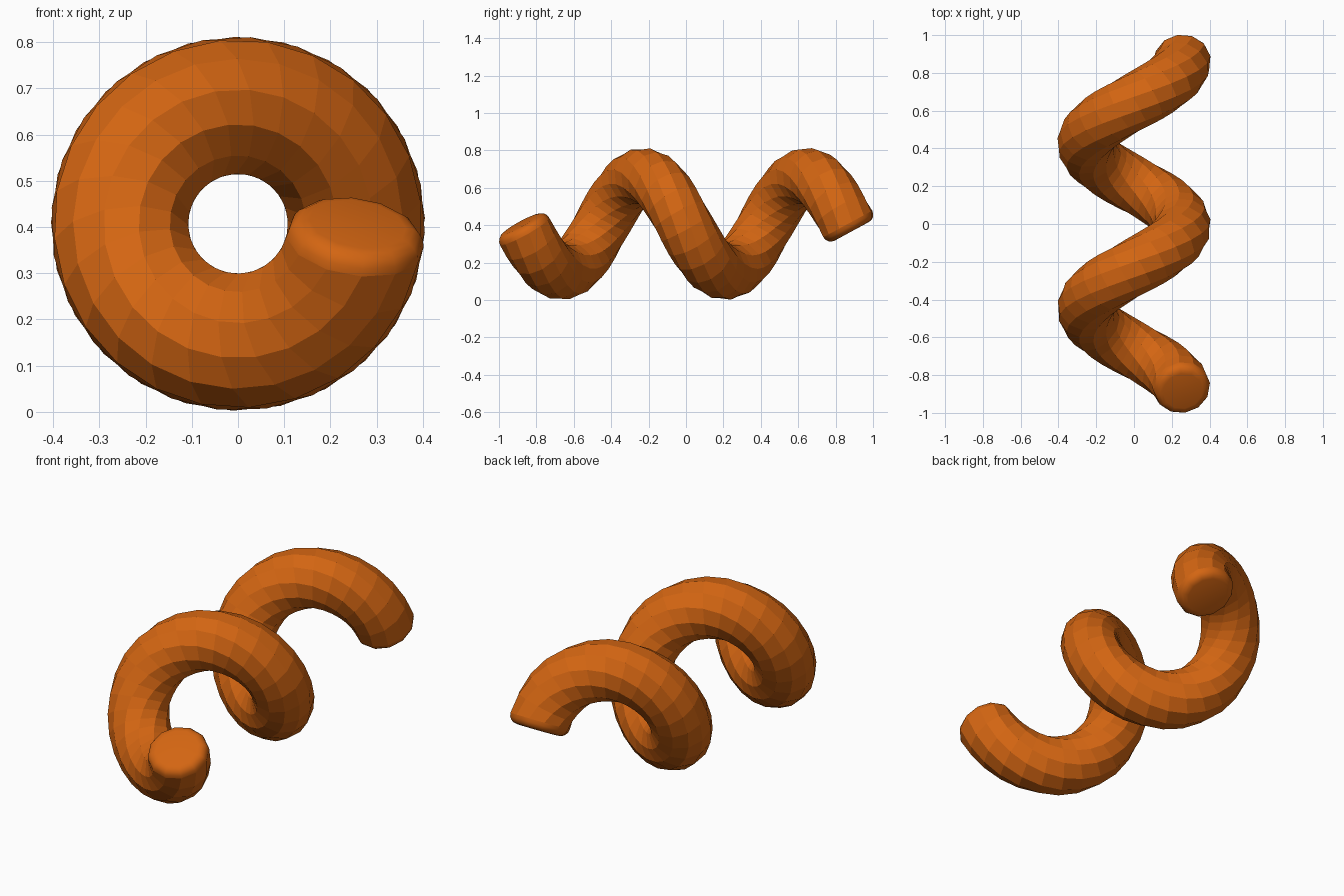
import bpy, bmesh
from math import sin, cos, pi, radians
from mathutils import Vector

cube = bpy.data.objects.get("Cube")
if cube:
    bpy.data.objects.remove(cube, do_unlink=True)

COIL_RADIUS, TUBE_RADIUS, PITCH = 0.256, 0.151, 0.875
CENTRE = Vector((0, -0.01, 0.407))
SIDES, STEPS = 12, 48
START, END = radians(711), radians(-360)   # coil angle at front and back ends
START, END = START - 2 * pi, END
BEVEL = 0.045


def frame(angle):
    """Centre, tangent, outward and sideways directions of the coil."""
    outward = Vector((cos(angle), 0, sin(angle)))
    centre = CENTRE + outward * COIL_RADIUS - Vector((0, PITCH * angle / (2 * pi), 0))
    tangent = Vector((sin(angle) * COIL_RADIUS, PITCH / (2 * pi),
                      -cos(angle) * COIL_RADIUS)).normalized()
    return centre, tangent, outward, tangent.cross(outward)


def add_ring(bm, angle, radius, shift=0):
    centre, tangent, outward, side = frame(angle)
    ring = []
    for i in range(SIDES):
        a = 2 * pi * i / SIDES + radians(20)
        ring.append(bm.verts.new(centre + tangent * shift
                                 + (outward * cos(a) + side * sin(a)) * radius))
    return ring


def bridge(bm, first, second, smooth):
    for i in range(SIDES):
        j = (i + 1) % SIDES
        bm.faces.new((first[i], first[j], second[j], second[i])).smooth = smooth


def add_cap(bm, ring, angle, direction):
    """Rounded rim and flat end beyond the last ring of the tube."""
    for k in range(1, 5):
        a = k * pi / 8
        rim = add_ring(bm, angle, TUBE_RADIUS - BEVEL * (1 - cos(a)),
                       direction * BEVEL * sin(a))
        bridge(bm, ring, rim, True)
        ring = rim
    bm.faces.new(ring).smooth = True


# Coiled tube
bm = bmesh.new()
rings = [add_ring(bm, START + (END - START) * s / STEPS, TUBE_RADIUS)
         for s in range(STEPS + 1)]
for first, second in zip(rings, rings[1:]):
    bridge(bm, first, second, False)

# Rounded ends
add_cap(bm, rings[0], START, -1)
add_cap(bm, rings[-1], END, 1)
bmesh.ops.recalc_face_normals(bm, faces=bm.faces)

mesh = bpy.data.meshes.new("coiled_tube")
bm.to_mesh(mesh)
bm.free()
coil = bpy.data.objects.new("coiled_tube", mesh)
bpy.context.collection.objects.link(coil)

# Colour
orange = bpy.data.materials.new("burnt_orange")
orange.use_nodes = True
colour = (0.65, 0.13, 0.006, 1)
orange.diffuse_color = colour
orange.node_tree.nodes["Principled BSDF"].inputs["Base Color"].default_value = colour
mesh.materials.append(orange)
